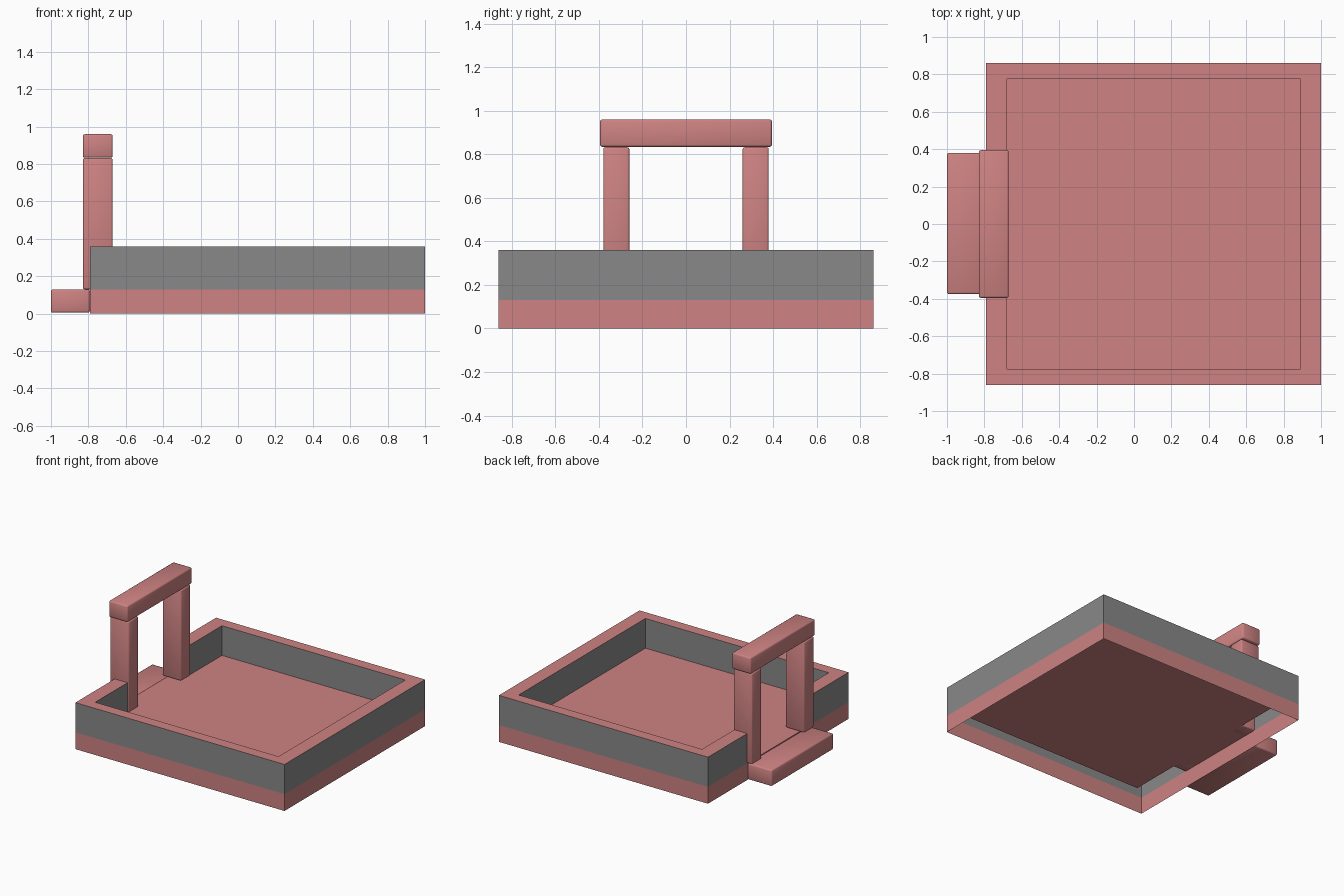
import bpy
import bmesh
from mathutils import Vector

if "Cube" in bpy.data.objects:
    bpy.data.objects.remove(bpy.data.objects["Cube"])


def material(name, rgb):
    mat = bpy.data.materials.new(name)
    mat.use_nodes = True
    mat.diffuse_color = (*rgb, 1)
    bsdf = next(n for n in mat.node_tree.nodes if n.type == "BSDF_PRINCIPLED")
    bsdf.inputs["Base Color"].default_value = (*rgb, 1)
    return mat


PINK = material("dusty pink", (0.62, 0.225, 0.225))
GRAY = material("mid gray", (0.25, 0.25, 0.25))


def finish(bm, name, *materials):
    mesh = bpy.data.meshes.new(name)
    bm.to_mesh(mesh)
    bm.free()
    for mat in materials:
        mesh.materials.append(mat)
    obj = bpy.data.objects.new(name, mesh)
    bpy.context.collection.objects.link(obj)
    return obj


def block(name, low, high):
    """Softly rounded box between two corners."""
    low, high = Vector(low), Vector(high)
    bm = bmesh.new()
    bmesh.ops.create_cube(bm, size=1)
    bmesh.ops.scale(bm, vec=high - low, verts=bm.verts)
    bmesh.ops.translate(bm, vec=(low + high) / 2, verts=bm.verts)
    obj = finish(bm, name, PINK)
    obj.data.polygons.foreach_set("use_smooth", [True] * len(obj.data.polygons))
    bevel = obj.modifiers.new("rounded edges", "BEVEL")
    bevel.width = 0.01
    bevel.segments = 2
    return obj


# Walled basin: open underneath, with an entry gap in the -x wall
FLOOR, RIM, GAP = 0.13, 0.36, 0.32


def c_path(x0, x1, y):
    return [(x0, -GAP), (x0, -y), (x1, -y), (x1, y), (x0, y), (x0, GAP)]


bm = bmesh.new()
outer = c_path(-0.79, 1.0, 0.86)
inner = c_path(-0.68, 0.89, 0.775)
levels = [(outer, 0), (outer, FLOOR), (outer, RIM), (inner, RIM), (inner, FLOOR)]
rings = [[bm.verts.new((x, y, z)) for x, y in path] for path, z in levels]

# Skirt, outer wall, rim and inner wall
for strip, (lo, hi) in enumerate(zip(rings, rings[1:])):
    for a in range(len(outer) - 1):
        face = bm.faces.new((lo[a], lo[a + 1], hi[a + 1], hi[a]))
        face.material_index = strip % 2

# Wall ends at the gap
bm.faces.new([r[0] for r in rings[1:]]).material_index = 1
bm.faces.new([r[-1] for r in reversed(rings[1:])]).material_index = 1

# Skirt and floor across the gap, then the main floor
base, sill, floor = rings[0], rings[1], rings[4]
bm.faces.new((base[-1], base[0], sill[0], sill[-1]))
bm.faces.new((sill[-1], sill[0], floor[0], floor[-1]))
bm.faces.new(floor)
finish(bm, "basin", PINK, GRAY)

# Gateway and entry step
for side, y in (("right", -0.32), ("left", 0.32)):
    block(side + "_gate_post", (-0.83, y - 0.06, 0.13), (-0.67, y + 0.06, 0.832))
block("gate_lintel", (-0.83, -0.395, 0.834), (-0.67, 0.395, 0.96))
block("entry_step", (-1.0, -0.375, 0.005), (-0.792, 0.38, 0.13))
